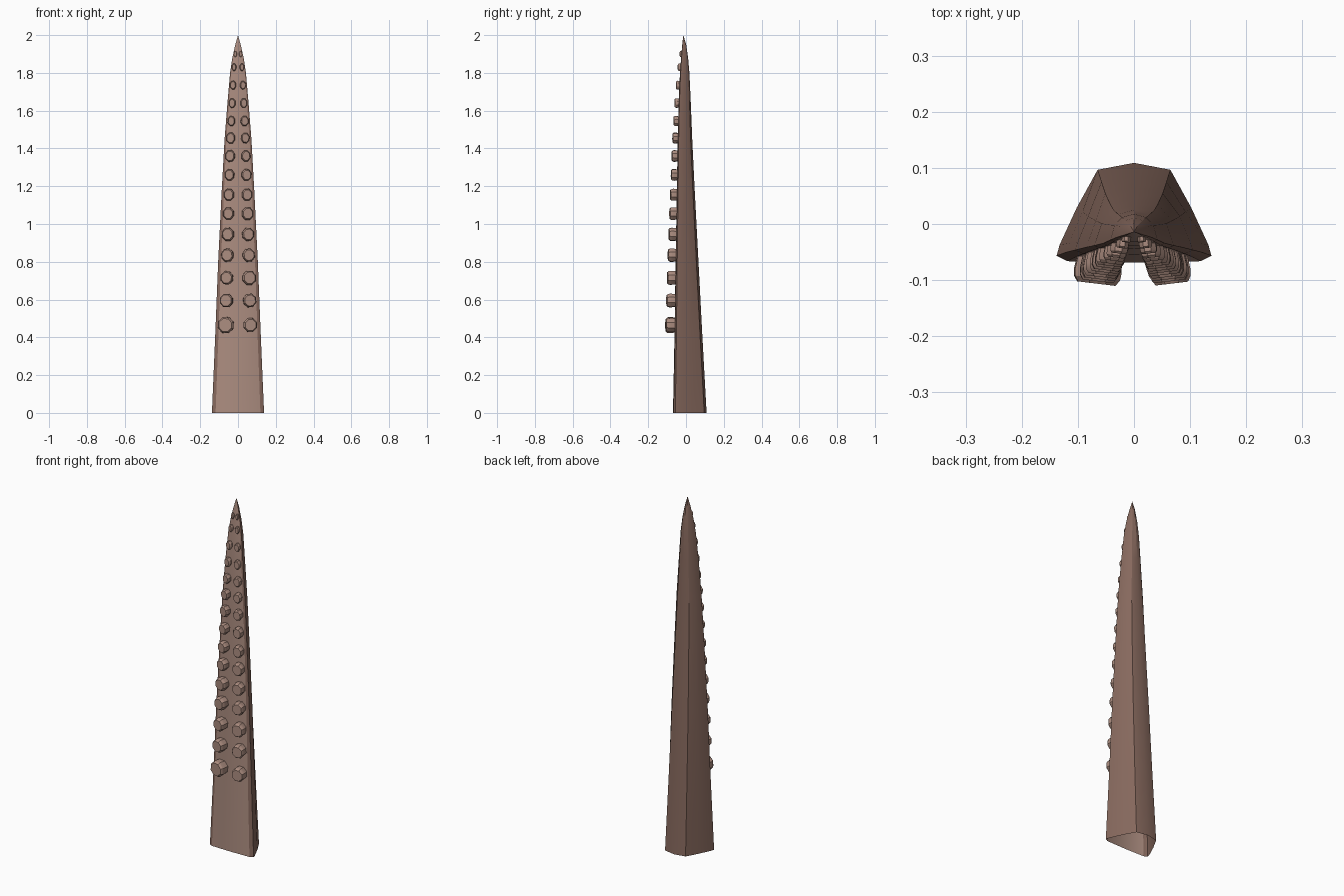
import bpy, bmesh, math, random
from mathutils import Vector

cube = bpy.data.objects.get("Cube")
if cube:
    bpy.data.objects.remove(cube, do_unlink=True)

random.seed(4)


def material(name, colour):
    mat = bpy.data.materials.new(name)
    mat.use_nodes = True
    mat.diffuse_color = (*colour, 1)
    mat.node_tree.nodes["Principled BSDF"].inputs["Base Color"].default_value = (*colour, 1)
    return mat


skin = material("brown skin", (0.24, 0.14, 0.11))
belly = material("pale belly", (0.41, 0.265, 0.215))


def add_object(name, bm, materials):
    bmesh.ops.recalc_face_normals(bm, faces=bm.faces)
    mesh = bpy.data.meshes.new(name)
    bm.to_mesh(mesh)
    bm.free()
    for mat in materials:
        mesh.materials.append(mat)
    obj = bpy.data.objects.new(name, mesh)
    bpy.context.collection.objects.link(obj)
    bpy.ops.object.select_all(action="DESELECT")
    obj.select_set(True)
    bpy.context.view_layer.objects.active = obj
    bpy.ops.object.shade_smooth_by_angle(angle=math.radians(30))
    return obj


def bridge(bm, lower, upper):
    count = len(lower)
    return [bm.faces.new((lower[i], lower[(i + 1) % count],
                          upper[(i + 1) % count], upper[i])) for i in range(count)]


# Taper of the arm: height, half width, front y, back y
TAPER = [
    (0, 0.138, -0.069, 0.109),
    (0.4, 0.121, -0.061, 0.087),
    (0.8, 0.105, -0.055, 0.066),
    (1.2, 0.085, -0.048, 0.045),
    (1.45, 0.071, -0.044, 0.033),
    (1.65, 0.055, -0.039, 0.025),
    (1.8, 0.042, -0.032, 0.018),
    (1.88, 0.03, -0.026, 0.011),
    (1.95, 0.014, -0.02, 0.001),
]
TIP = Vector((0, -0.014, 2))


def taper_at(z):
    for a, b in zip(TAPER, TAPER[1:]):
        if z <= b[0]:
            t = (z - a[0]) / (b[0] - a[0])
            return [p + (q - p) * t for p, q in zip(a[1:], b[1:])]
    return TAPER[-1][1:]


def section(z):
    """Half profile from the front centre to the back centre, then mirrored."""
    half, front, back = taper_at(z)
    k = z / 2
    side = [(0.86, 0.015), (1, 0.07), (0.96, 0.18),
            (0.74 + 0.1 * k, 0.55 + 0.05 * k), (0.47 + 0.05 * k, 0.93 - 0.06 * k)]
    outline = [(0, 0)] + side + [(0, 1)] + [(-x, t) for x, t in reversed(side)]
    return [Vector((x * half, front + t * (back - front), z)) for x, t in outline]


# Arm: lofted shell, open at the cut base
bm = bmesh.new()
rings = [[bm.verts.new(p) for p in section(row[0])] for row in TAPER]
tip = bm.verts.new(TIP)
for lower, upper in zip(rings, rings[1:]):
    faces = bridge(bm, lower, upper)
    faces[0].material_index = faces[-1].material_index = 1
last = rings[-1]
cone = [bm.faces.new((v, last[(i + 1) % len(last)], tip)) for i, v in enumerate(last)]
cone[0].material_index = cone[-1].material_index = 1
add_object("arm", bm, [skin, belly])


def add_sucker(bm, side, z, scale):
    """Eight-sided knob with a chamfered rim, leaning slightly outward."""
    half, front, back = taper_at(z)
    wide = 0.34 * half * scale
    tall = wide + 0.006 * (z - 0.4)
    height = 0.41 * half
    out = Vector((side * 0.12, -1, 0)).normalized()
    across = Vector((-out.y, out.x, 0))
    centre = Vector((side * 0.52 * half, front + 0.002, z))
    turn = math.pi / 8 + random.uniform(-0.12, 0.12)
    previous = None
    for size, depth in [(0.9, -0.2), (1, 0.55), (0.97, 0.8), (0.8, 1)]:
        ring = []
        for i in range(8):
            a = turn + i * math.tau / 8
            ring.append(bm.verts.new(centre + out * depth * height
                                     + across * math.cos(a) * wide * size
                                     + Vector((0, 0, math.sin(a) * tall * size))))
        if previous:
            bridge(bm, previous, ring)
        previous = ring
    bm.faces.new(previous)


# Suckers: two rows, closing up toward the tip
HEIGHTS = [0.465, 0.595, 0.715, 0.835, 0.945, 1.055, 1.155, 1.26,
           1.36, 1.455, 1.545, 1.64, 1.735, 1.83, 1.9]
for side, name in ((-1, "right_suckers"), (1, "left_suckers")):
    bm = bmesh.new()
    for i, z in enumerate(HEIGHTS):
        scale = 1.12 if side < 0 and i == 0 else random.uniform(0.95, 1.05)
        add_sucker(bm, side, z, scale)
    add_object(name, bm, [belly])
